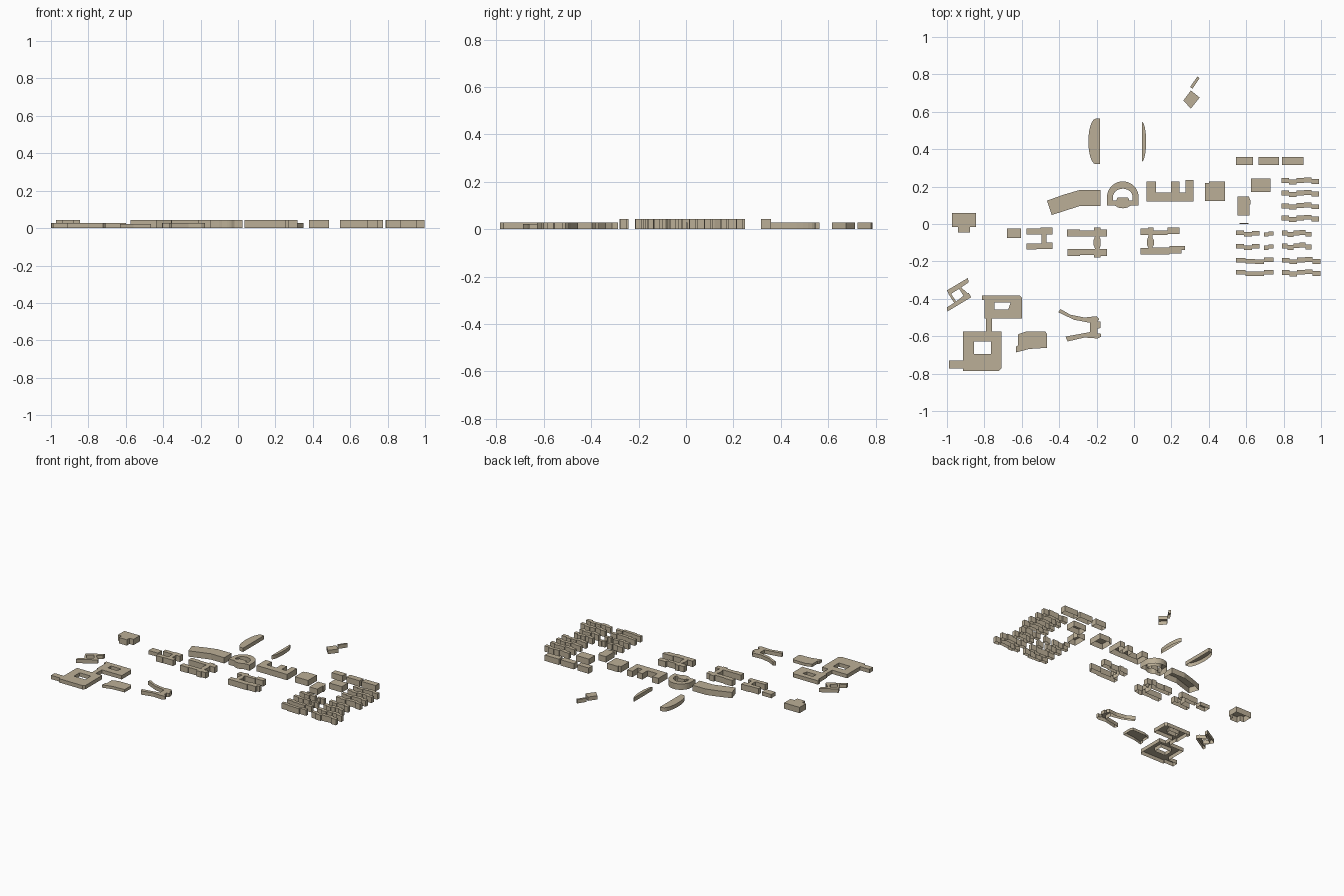
import bpy, bmesh
from math import sin, cos, pi

if "Cube" in bpy.data.objects:
    bpy.data.objects.remove(bpy.data.objects["Cube"])

S = 0.001            # outlines below are in thousandths of a unit
TALL, LOW, FLAT = 0.043, 0.028, 0.021

mat = bpy.data.materials.new("sandstone")
mat.diffuse_color = (0.50, 0.43, 0.31, 1)
mat.use_nodes = True
mat.node_tree.nodes["Principled BSDF"].inputs["Base Color"].default_value = mat.diffuse_color


def block(name, outline, height, holes=()):
    """Roof cap plus walls, open underneath; holes become courtyards."""
    bm = bmesh.new()
    for loop in [outline, *holes]:
        vs = [bm.verts.new((x * S, y * S, height)) for x, y in loop]
        for a, b in zip(vs, vs[1:] + vs[:1]):
            bm.edges.new((a, b))
    rim = bm.edges[:]
    bmesh.ops.triangle_fill(bm, edges=rim, use_beauty=True, normal=(0, 0, 1))
    bmesh.ops.dissolve_limit(bm, angle_limit=0.001, verts=[], edges=[e for e in bm.edges if len(e.link_faces) == 2])
    rim = [e for e in bm.edges if len(e.link_faces) == 1]
    walls = bmesh.ops.extrude_edge_only(bm, edges=rim)
    for v in walls["geom"]:
        if isinstance(v, bmesh.types.BMVert):
            v.co.z = 0
    bmesh.ops.recalc_face_normals(bm, faces=bm.faces[:])
    roof = max(bm.faces, key=lambda f: f.calc_center_median().z)
    if roof.normal.z < 0:
        bmesh.ops.reverse_faces(bm, faces=bm.faces[:])
    me = bpy.data.meshes.new(name)
    bm.to_mesh(me)
    bm.free()
    me.materials.append(mat)
    ob = bpy.data.objects.new(name, me)
    bpy.context.collection.objects.link(ob)
    return ob


def rect(x0, x1, y0, y1):
    return [(x0, y0), (x1, y0), (x1, y1), (x0, y1)]


def arc(cx, cy, rx, ry, a0, a1, n):
    return [(cx + rx * cos(a0 + (a1 - a0) * i / n),
             cy + ry * sin(a0 + (a1 - a0) * i / n)) for i in range(n + 1)]


def terrace(name, x0, x1, y, steps, t=26):
    """Row of houses: equal sections, each stepped sideways a little."""
    n = len(steps)
    w = (x1 - x0) / n
    lower, upper = [], []
    for i, s in enumerate(steps):
        for x in (x0 + i * w, x0 + (i + 1) * w):
            lower.append((x, y + s - t / 2))
            upper.append((x, y + s + t / 2))
    block(name, lower + upper[::-1], TALL)


# terraced rows on the east side
for i, y in enumerate((230, 163, 95, 30)):
    terrace(f"east_row_{i}", 788, 990, y, (2, -5, 3, 6, -3))
for i, (y, right) in enumerate(((-52, 948), (-120, 948), (-197, 996), (-262, 996))):
    terrace(f"south_east_row_{i}", 790, right, y, (3, -5, 4, 7, -3))
for i, y in enumerate((-52, -123)):
    terrace(f"inner_row_{i}", 546, 672, y, (4, -4, 3), 24)
    terrace(f"inner_row_end_{i}", 694, 746, y - 1, (-3, 3), 22)
for i, y in enumerate((-197, -262)):
    terrace(f"inner_long_row_{i}", 546, 746, y, (4, -3, -5, 5), 24)

# plain blocks beside the terraces
for i, (a, b) in enumerate(((545, 635), (666, 775), (790, 905))):
    block(f"north_block_{i}", rect(a, b, 316, 359), TALL)
block("square_block", rect(625, 729, 172, 243), TALL)
block("tall_narrow_block", [(553, 45), (618, 45), (618, 105), (624, 105),
      (624, 120), (615, 146), (553, 146)], TALL)
block("garden_wall", rect(565, 612, 0, 6), LOW)

# central north row: bent wing, ring hall, comb hall, notched hall
block("bent_wing", [(-465, 125), (-375, 157), (-290, 182), (-180, 182),
      (-180, 96), (-290, 96), (-440, 48)], TALL)
block("ring_hall",
      arc(-60, 141, 85, 87, 0, pi, 20) + [(-145, 98), (-102, 98)]
      + arc(-60, 98, 35, 14, pi, 2 * pi, 8)[1:-1] + [(-18, 98), (25, 98)], TALL,
      [arc(-60, 143, 53, 46, 0, pi, 14) + [(-113, 125), (-95, 125), (-88, 143),
       (-32, 143), (-25, 125), (-7, 125)]])
block("comb_hall", [(68, 120), (317, 120), (317, 235), (275, 235), (275, 168),
      (242, 168), (242, 226), (198, 226), (198, 168), (118, 168), (118, 226),
      (68, 226)], TALL)
block("notched_hall", [(380, 122), (487, 122), (487, 226), (400, 226),
      (400, 218), (380, 218)], TALL)

# twin-bar blocks joined by a link
block("twin_block_west", [(-575, -25), (-500, -25), (-500, -20), (-437, -20),
      (-437, -56), (-467, -56), (-467, -100), (-437, -100), (-437, -134),
      (-520, -134), (-520, -137), (-575, -137), (-575, -104), (-495, -104),
      (-495, -56), (-575, -56)], TALL)
block("twin_block_middle", [(-357, -30), (-290, -30), (-290, -34), (-215, -34),
      (-215, -20), (-180, -20), (-180, -30), (-145, -30), (-145, -66),
      (-185, -66), (-178, -85), (-178, -112), (-185, -134), (-145, -134),
      (-145, -170), (-180, -170), (-180, -178), (-215, -178), (-215, -166),
      (-290, -166), (-290, -170), (-355, -170), (-355, -134), (-208, -134),
      (-216, -112), (-216, -85), (-208, -66), (-357, -66)], TALL)
block("twin_block_east", [(35, -25), (75, -25), (75, -20), (105, -20),
      (105, -35), (180, -35), (180, -18), (243, -18), (243, -54), (180, -54),
      (180, -60), (98, -60), (98, -75), (106, -85), (106, -112), (98, -125),
      (190, -125), (190, -118), (273, -118), (273, -140), (255, -140),
      (255, -158), (190, -158), (190, -164), (35, -164), (35, -128),
      (78, -128), (70, -112), (70, -85), (78, -60), (35, -60)], TALL)
block("small_west_block", rect(-680, -604, -74, -25), LOW)
block("west_block", [(-972, 60), (-845, 60), (-845, -15), (-878, -15),
      (-878, -46), (-942, -46), (-942, -15), (-972, -15)], TALL)

# crescents to the north
block("large_crescent", [(-182, 320), (-182, 563)]
      + arc(-205, 441.5, 39, 121.5, pi / 2, 3 * pi / 2, 12), LOW)
block("small_crescent", arc(42, 440, 23, 106, -pi / 2, pi / 2, 12), LOW)

# tilted pair at the far north
block("tilted_block", [(304, 714), (351, 676), (304, 617), (264, 660)], LOW)
block("tilted_strip", [(338, 788), (351, 780), (313, 724), (300, 732)], LOW)

# south-west courtyard complex
block("courtyard_complex", [(-812, -382), (-612, -382), (-598, -396), (-598, -505),
      (-760, -505), (-760, -576), (-708, -576), (-708, -770), (-722, -785),
      (-915, -785), (-915, -772), (-990, -772), (-990, -730), (-915, -730),
      (-915, -576), (-792, -576), (-792, -505), (-800, -505), (-800, -405),
      (-812, -405)], LOW,
      [[(-745, -420), (-660, -420), (-672, -456), (-745, -456)],
       rect(-856, -764, -695, -629)])
block("slanted_court", [(-1000, -355), (-887, -288), (-885, -313), (-924, -339),
      (-888, -372), (-882, -369), (-871, -392), (-998, -468), (-1000, -446),
      (-958, -419), (-990, -374)][:5] + [(-884, -367), (-871, -392), (-998, -468),
      (-1000, -446), (-962, -421), (-990, -377)], LOW,
      [[(-978, -374), (-935, -346), (-912, -384), (-951, -414)]])
block("south_hall", [(-620, -590), (-575, -574), (-474, -574), (-464, -590),
      (-464, -662), (-560, -668), (-632, -687), (-630, -655), (-620, -650)], FLAT)
block("forked_wing", [(-393, -455), (-340, -485), (-265, -500), (-200, -493),
      (-186, -508), (-194, -522), (-178, -522), (-178, -555), (-194, -560),
      (-194, -585), (-178, -585), (-176, -602), (-196, -612), (-265, -607),
      (-355, -628), (-366, -602), (-290, -588), (-236, -578), (-236, -528),
      (-320, -512), (-405, -472)], LOW)
